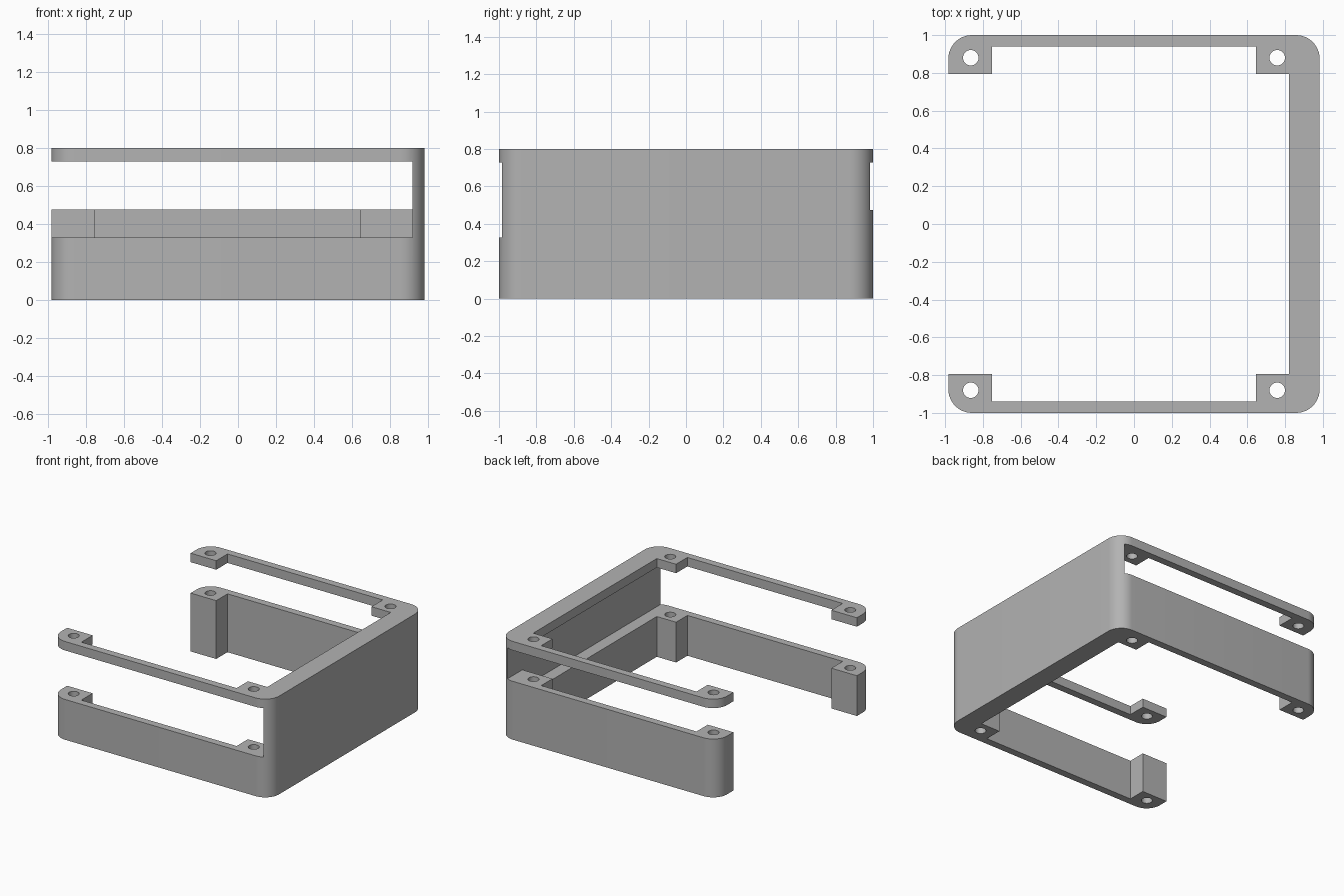
import bpy
import bmesh
from math import radians, cos, sin

cube = bpy.data.objects.get("Cube")
if cube:
    bpy.data.objects.remove(cube, do_unlink=True)

HX, HY, H, R = 0.983, 1.0, 0.8, 0.125      # half sizes, height, corner radius
OUT = 1.2                                  # cutters reach past the outside
SLOT_TOP, FRONT_TOP, BACK_TOP = 0.727, 0.328, 0.475
POST_Y = 0.795

grey = bpy.data.materials.new("plain grey")
grey.use_nodes = True
colour = (0.45, 0.45, 0.45, 1)
grey.diffuse_color = colour
grey.node_tree.nodes["Principled BSDF"].inputs["Base Color"].default_value = colour


def prism(name, outline, z0, z1):
    """Closed upright prism over a counter-clockwise outline."""
    bm = bmesh.new()
    face = bm.faces.new([bm.verts.new((x, y, z0)) for x, y in outline])
    top = bmesh.ops.extrude_face_region(bm, geom=[face])["geom"]
    verts = [v for v in top if isinstance(v, bmesh.types.BMVert)]
    bmesh.ops.translate(bm, verts=verts, vec=(0, 0, z1 - z0))
    bmesh.ops.recalc_face_normals(bm, faces=bm.faces)
    mesh = bpy.data.meshes.new(name)
    bm.to_mesh(mesh)
    bm.free()
    mesh.materials.append(grey)
    obj = bpy.data.objects.new(name, mesh)
    bpy.context.collection.objects.link(obj)
    return obj


def arc(cx, cy, r, start, end, steps):
    angles = [radians(start + (end - start) * i / steps) for i in range(steps + 1)]
    return [(cx + r * cos(a), cy + r * sin(a)) for a in angles]


def block(x0, x1, y0, y1, z0, z1):
    return prism("cutter", [(x0, y0), (x1, y0), (x1, y1), (x0, y1)], z0, z1)


# Rounded outer block
outline = []
for i, (sx, sy) in enumerate([(1, 1), (-1, 1), (-1, -1), (1, -1)]):
    outline += arc(sx * (HX - R), sy * (HY - R), R, 90 * i, 90 * i + 90, 12)
frame = prism("open_case_frame", outline, 0, H)

# Interior with corner posts, open on one side
cutters = [
    block(-0.753, 0.646, -0.94, 0.94, -OUT, OUT),
    block(-OUT, 0.82, -POST_Y, POST_Y, -OUT, OUT),
    # Slot between the lower walls and the upper rim, deeper at the front
    block(-OUT, 0.918, -OUT, POST_Y, FRONT_TOP, SLOT_TOP),
    block(-OUT, 0.918, 0.7, OUT, BACK_TOP, SLOT_TOP),
]
# Screw holes through the posts
for x in (-0.864, 0.758):
    for y in (-0.88, 0.88):
        cutters.append(prism("cutter", arc(x, y, 0.041, 0, 360, 32)[:-1], -OUT, OUT))

bpy.context.view_layer.objects.active = frame
frame.select_set(True)
for cutter in cutters:
    mod = frame.modifiers.new("cut", "BOOLEAN")
    mod.operation = "DIFFERENCE"
    mod.solver = "EXACT"
    mod.object = cutter
    bpy.ops.object.modifier_apply(modifier=mod.name)
    bpy.data.objects.remove(cutter, do_unlink=True)

bpy.ops.object.shade_smooth_by_angle(angle=radians(30))
